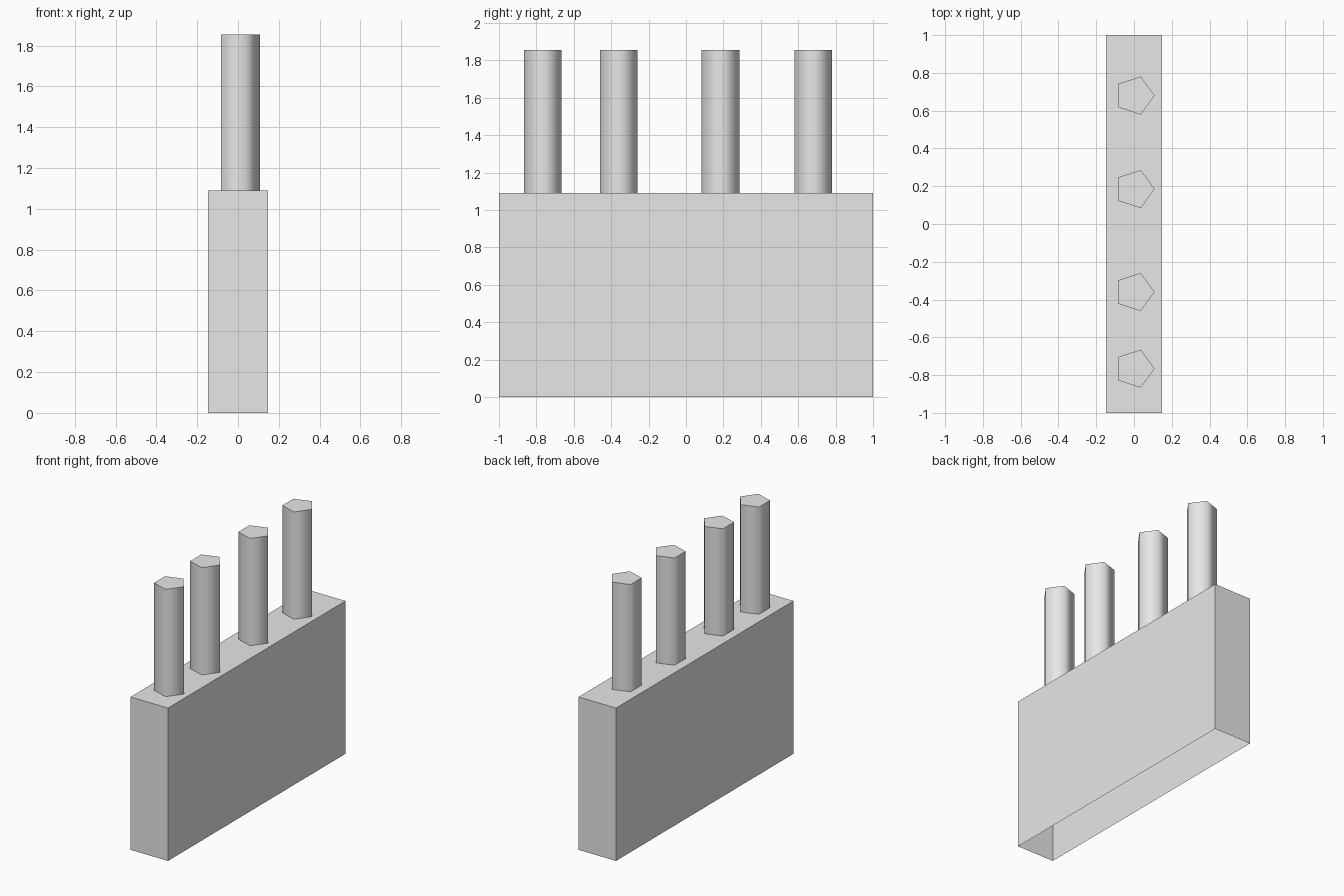
import bpy
import bmesh
import math
from mathutils import Matrix

cube = bpy.data.objects.get("Cube")
if cube:
    bpy.data.objects.remove(cube, do_unlink=True)

BODY_SIZE = (0.296, 2.0, 1.09)
PIN_TOP = 1.855
PIN_RADIUS = 0.106
PIN_X = 0.003

grey = bpy.data.materials.new("plain_grey")
grey.use_nodes = True
colour = (0.8, 0.8, 0.8, 1.0)
grey.diffuse_color = colour
grey.node_tree.nodes["Principled BSDF"].inputs["Base Color"].default_value = colour


def finish(bm, name, location):
    """Remove the open underside and turn the mesh into an object."""
    bm.normal_update()
    under = [f for f in bm.faces if f.normal.z < -0.9]
    bmesh.ops.delete(bm, geom=under, context="FACES")
    mesh = bpy.data.meshes.new(name)
    bm.to_mesh(mesh)
    bm.free()
    mesh.materials.append(grey)
    obj = bpy.data.objects.new(name, mesh)
    obj.location = location
    bpy.context.collection.objects.link(obj)
    return obj


# Thin-walled housing, open at the bottom
bm = bmesh.new()
bmesh.ops.create_cube(bm, size=1.0, matrix=Matrix.Diagonal((*BODY_SIZE, 1.0)))
finish(bm, "housing", (0, 0, BODY_SIZE[2] / 2))

# Row of five-sided pins, softly shaded around the sides
height = PIN_TOP - BODY_SIZE[2]
for i, y in enumerate((-0.766, -0.36, 0.185, 0.68), start=1):
    bm = bmesh.new()
    bmesh.ops.create_cone(bm, cap_ends=True, segments=5, radius1=PIN_RADIUS,
                          radius2=PIN_RADIUS, depth=height,
                          matrix=Matrix.Rotation(math.radians(-90), 4, "Z"))
    # Turn the pin so that one corner points to +x
    tip = max(bm.verts, key=lambda v: v.co.x)
    turn = -math.atan2(tip.co.y, tip.co.x)
    bmesh.ops.rotate(bm, verts=bm.verts, matrix=Matrix.Rotation(turn, 3, "Z"))
    pin = finish(bm, f"pin_{i}", (PIN_X, y, BODY_SIZE[2] + height / 2))
    bpy.ops.object.select_all(action="DESELECT")
    pin.select_set(True)
    bpy.context.view_layer.objects.active = pin
    bpy.ops.object.shade_smooth_by_angle(angle=math.radians(80))
